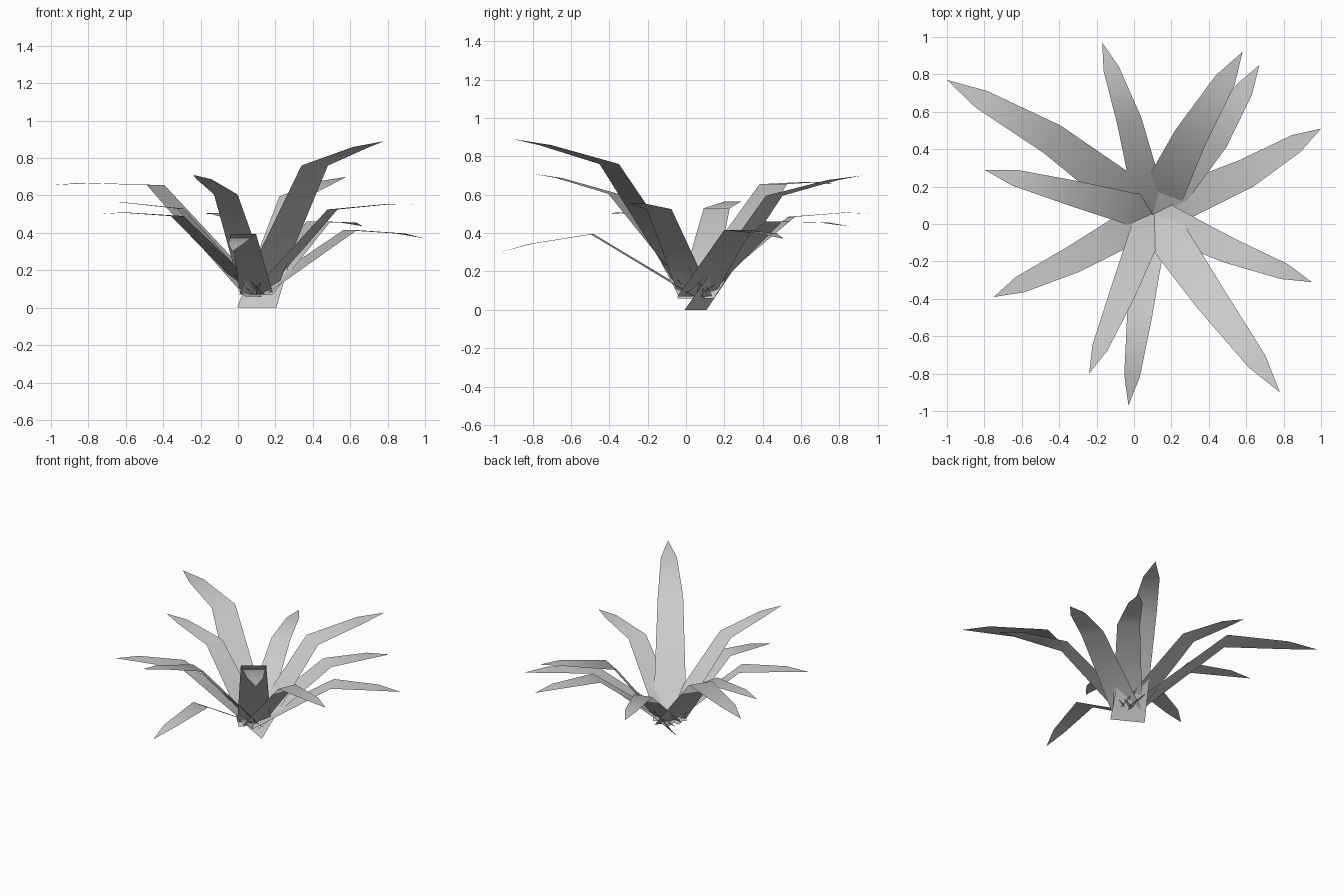
import bpy
from mathutils import Vector

# crown of the plant, where all leaf bases meet
CROWN = Vector((0.10, 0.05))

# each leaf: bend centre, tip, half width at the bend, height of the base
LEAVES = [
    ((-0.025, 0.55, 0.485), (-0.17, 0.97, 0.50), 0.067, 0.07),
    ((0.30, 0.46, 0.595), (0.58, 0.92, 0.70), 0.090, 0.00),
    ((0.43, 0.455, 0.46), (0.67, 0.85, 0.435), 0.078, 0.07),
    ((0.60, 0.27, 0.415), (1.00, 0.51, 0.37), 0.080, 0.07),
    ((0.505, -0.14, 0.525), (0.95, -0.31, 0.55), 0.070, 0.07),
    ((0.41, -0.40, 0.76), (0.78, -0.90, 0.89), 0.087, 0.07),
    ((0.03, -0.49, 0.395), (-0.03, -0.97, 0.30), 0.067, 0.07),
    ((-0.065, -0.38, 0.605), (-0.24, -0.80, 0.71), 0.068, 0.08),
    ((-0.325, -0.19, 0.49), (-0.75, -0.39, 0.50), 0.074, 0.07),
    ((-0.31, 0.16, 0.53), (-0.80, 0.29, 0.565), 0.070, 0.07),
    ((-0.44, 0.455, 0.655), (-1.00, 0.77, 0.655), 0.086, 0.06),
]


def leaf(name, bend, tip, half, base_z):
    """Flat blade: wide base, bend, shoulder, pointed tip."""
    base = Vector((CROWN.x, CROWN.y, base_z))
    bend, tip = Vector(bend), Vector(tip)
    shoulder = bend.lerp(tip, 0.67) + Vector((0, 0, 0.012))
    along = tip - base
    side = Vector((-along.y, along.x, 0)).normalized()
    verts = []
    for centre, width in ((base, 1.33), (bend, 1.0), (shoulder, 0.63)):
        verts += [centre - side * half * width, centre + side * half * width]
    verts.append(tip)
    mesh = bpy.data.meshes.new(name)
    mesh.from_pydata(verts, [], [(0, 2, 3, 1), (2, 4, 5, 3), (4, 6, 5)])
    mesh.polygons.foreach_set("use_smooth", [True] * len(mesh.polygons))
    mesh.update()
    ob = bpy.data.objects.new(name, mesh)
    bpy.context.collection.objects.link(ob)
    return ob


# rosette of leaves
for i, data in enumerate(LEAVES, 1):
    leaf(f"leaf_{i:02d}", *data)
